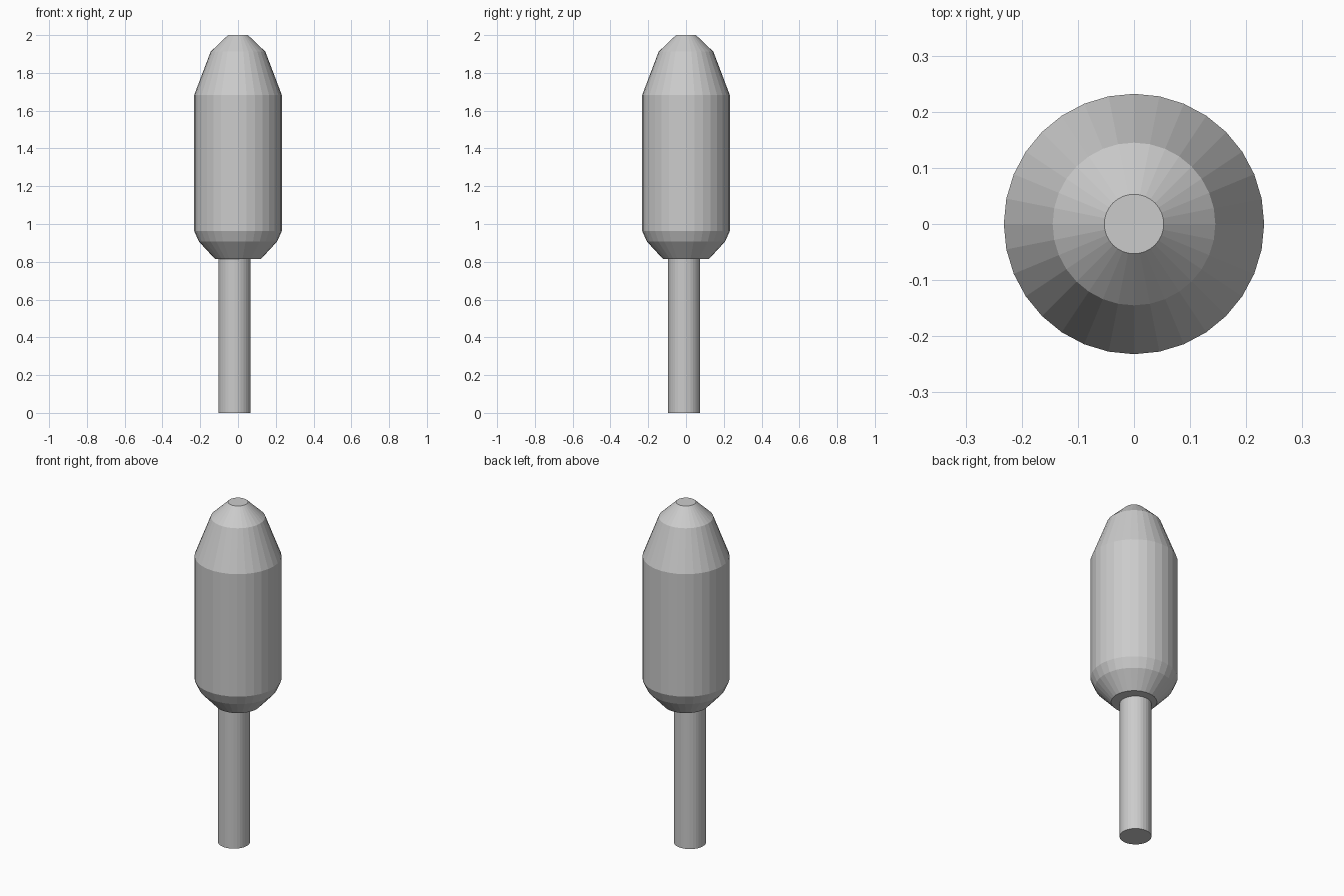
import bpy, bmesh, math

if "Cube" in bpy.data.objects:
    bpy.data.objects.remove(bpy.data.objects["Cube"])

SIDES = 32


def lathe(name, profile, centre=(0, 0)):
    """Closed flat-shaded solid turned from (radius, height) points, bottom to top."""
    bm = bmesh.new()
    rings = []
    for r, z in profile:
        rings.append([bm.verts.new((r * math.cos(2 * math.pi * i / SIDES),
                                    r * math.sin(2 * math.pi * i / SIDES), z))
                      for i in range(SIDES)])
    for low, high in zip(rings, rings[1:]):
        for i in range(SIDES):
            j = (i + 1) % SIDES
            bm.faces.new((low[i], low[j], high[j], high[i]))
    bm.faces.new(rings[0][::-1])
    bm.faces.new(rings[-1])
    mesh = bpy.data.meshes.new(name)
    bm.to_mesh(mesh)
    bm.free()
    obj = bpy.data.objects.new(name, mesh)
    obj.location = (*centre, 0)
    bpy.context.collection.objects.link(obj)
    return obj


# Faceted head with tapered nose and chamfered base
lathe("head", [(0.122, 0.815), (0.207, 0.907), (0.232, 0.963),
               (0.232, 1.683), (0.145, 1.912), (0.053, 2.0)])

# Stick, slightly off centre below the head
lathe("stick", [(0.085, 0.0), (0.085, 0.815)], centre=(-0.019, -0.01))
